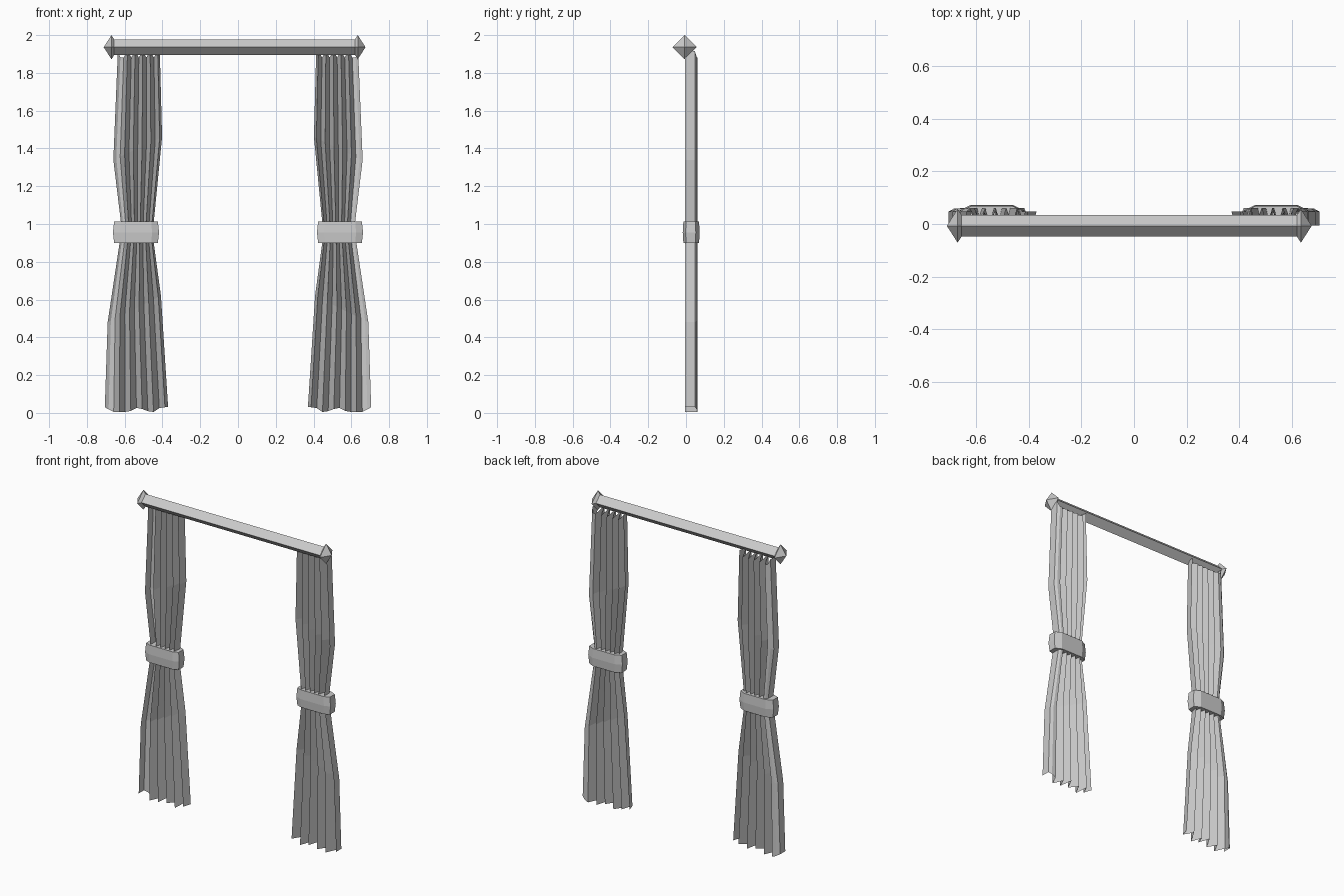
import bpy, math

if "Cube" in bpy.data.objects:
    bpy.data.objects.remove(bpy.data.objects["Cube"])


def make(name, verts, faces):
    me = bpy.data.meshes.new(name)
    me.from_pydata(verts, [], faces)
    me.update()
    ob = bpy.data.objects.new(name, me)
    bpy.context.collection.objects.link(ob)
    return ob


def loft(name, rows, closed=False, caps=False):
    # Skin between rows holding the same number of points
    n = len(rows[0])
    verts = [p for r in rows for p in r]
    faces = []
    for r in range(len(rows) - 1):
        for i in range(n if closed else n - 1):
            j = (i + 1) % n
            faces.append((r*n + i, r*n + j, (r+1)*n + j, (r+1)*n + i))
    if caps:
        faces.append(tuple(reversed(range(n))))
        faces.append(tuple(range((len(rows) - 1)*n, len(rows)*n)))
    return make(name, verts, faces)


def lerp_table(table, t):
    for (a, va), (b, vb) in zip(table, table[1:]):
        if t <= b:
            return va + (vb - va) * (t - a) / (b - a)
    return table[-1][1]


ROD_Y, ROD_Z = -0.007, 1.936

# Four-sided rod standing on its edge
ring = [(ROD_Y + 0.041*math.cos(a), ROD_Z + 0.041*math.sin(a))
        for a in (k*math.pi/2 for k in range(4))]
loft("rod", [[(x, y, z) for y, z in ring] for x in (-0.67, 0.635)], True, True)

# Octahedral finials
for name, cx in (("left_finial", -0.67), ("right_finial", 0.634)):
    v = [(cx - 0.041, ROD_Y, ROD_Z), (cx + 0.041, ROD_Y, ROD_Z)]
    v += [(cx, ROD_Y + 0.064*math.cos(k*math.pi/2), ROD_Z + 0.064*math.sin(k*math.pi/2))
          for k in range(4)]
    f = []
    for k in range(4):
        a, b = 2 + k, 2 + (k + 1) % 4
        f += [(0, b, a), (1, a, b)]
    make(name, v, f)

# Pleat plan: (position from outer to inner edge, depth)
FRONT, BACK = -0.006, 0.06
plan = [(0.0, FRONT), (0.0, 0.047)]
plan += [(0.05 + 0.09*k, FRONT if k % 2 == 0 else BACK) for k in range(11)]
plan[2] = (0.06, 0.058)
plan[3] = (0.14, BACK)
plan += [(1.0, 0.047)]

# Curtain rows: outer x, inner x, outer z, inner z
levels = [(0.705, 0.37, 0.0, 0.0), (0.69, 0.408, 0.48, 0.62),
          (0.627, 0.446, 0.90, 0.90), (0.62, 0.446, 1.01, 1.01),
          (0.66, 0.402, 1.34, 1.46), (0.636, 0.414, 1.90, 1.90)]
hem = [(0, 0.03), (0.13, 0.005), (0.38, 0.005), (0.52, 0.03),
       (0.75, 0.0), (0.88, 0.03), (1, 0.03)]

# Tieback plan: bowed loop around the gathered cloth
tie = [(-0.122, 0.0), (-0.085, -0.014), (0.085, -0.014), (0.122, 0.0),
       (0.122, 0.05), (0.08, 0.069), (-0.08, 0.069), (-0.122, 0.05)]

for side, s in (("left", -1), ("right", 1)):
    rows = []
    for r, (xo, xi, zo, zi) in enumerate(levels):
        row = []
        for t, y in plan:
            z = zo + (zi - zo)*t
            if r == 0:
                z = lerp_table(hem, t)
            elif r == len(levels) - 1:
                z = 1.882 if y > 0.055 else 1.915
            row.append((s*(xo + (xi - xo)*t), y, z))
        rows.append(row)
    loft(side + "_curtain", rows)

    bands = [(0.9, 0.95), (0.955, 1.0), (1.013, 0.95)]
    loft(side + "_tieback",
         [[(s*0.54 + x*k, 0.028 + (y - 0.028)*(1.08 if k == 1.0 else 1.0), z)
           for x, y in tie] for z, k in bands], True, True)
